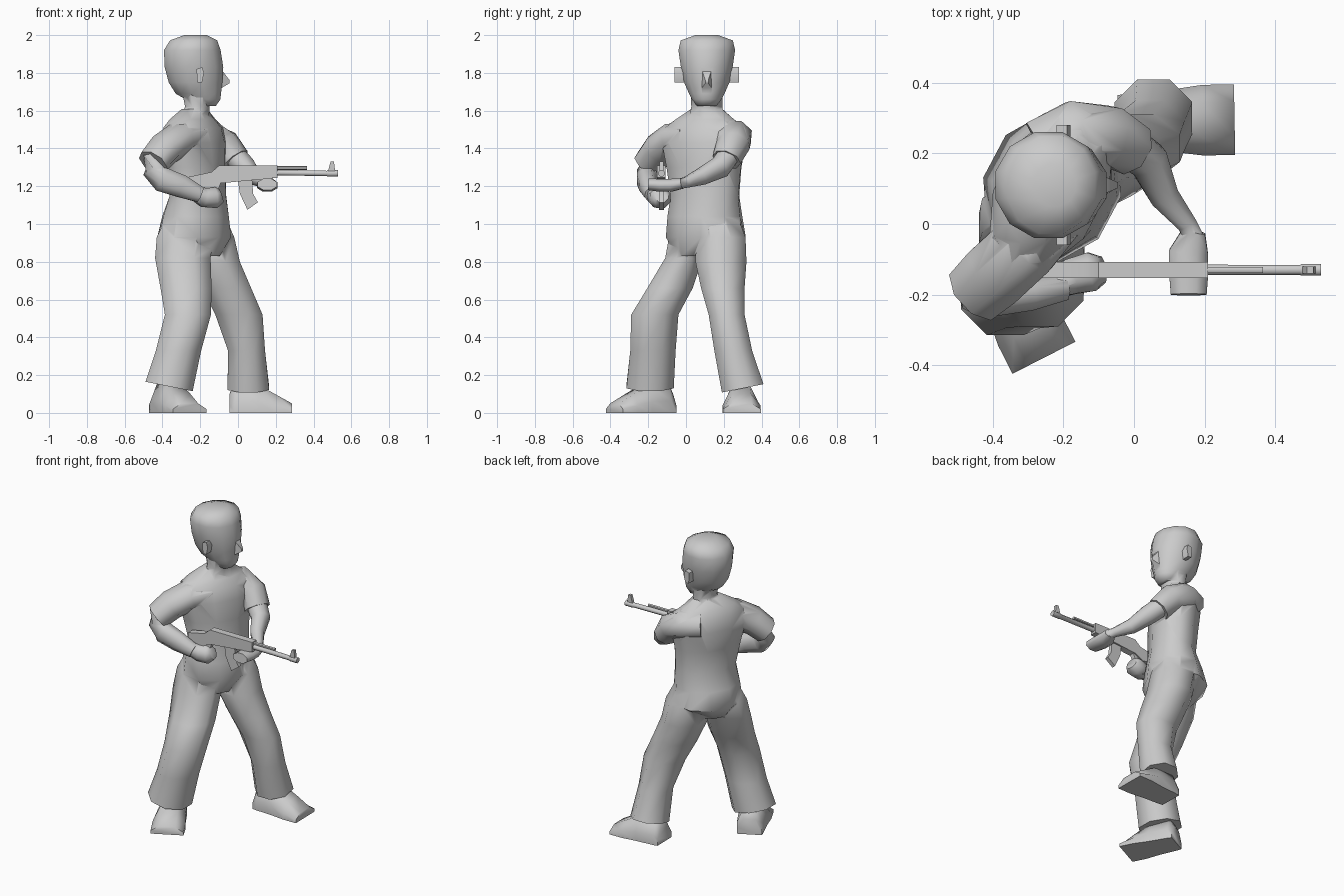
import bpy, bmesh, math
from mathutils import Vector

if "Cube" in bpy.data.objects:
    bpy.data.objects.remove(bpy.data.objects["Cube"])


def smooth(ob, angle):
    bpy.ops.object.select_all(action='DESELECT')
    ob.select_set(True)
    bpy.context.view_layer.objects.active = ob
    bpy.ops.object.shade_smooth_by_angle(angle=math.radians(angle))


def skin(name, rings, angle=60):
    """Closed surface through rings of points, capped at both ends."""
    bm = bmesh.new()
    loops = [[bm.verts.new(p) for p in r] for r in rings]
    n = len(loops[0])
    for a, b in zip(loops, loops[1:]):
        for i in range(n):
            j = (i + 1) % n
            bm.faces.new((a[i], a[j], b[j], b[i]))
    bm.faces.new(loops[0][::-1])
    bm.faces.new(loops[-1])
    bmesh.ops.recalc_face_normals(bm, faces=bm.faces)
    me = bpy.data.meshes.new(name)
    bm.to_mesh(me)
    bm.free()
    ob = bpy.data.objects.new(name, me)
    bpy.context.collection.objects.link(ob)
    smooth(ob, angle)
    return ob


def fuse(name, base, *others):
    """Union of overlapping parts, so no surfaces are left inside."""
    bpy.context.view_layer.objects.active = base
    for ob in others:
        mod = base.modifiers.new("union", 'BOOLEAN')
        mod.operation, mod.solver, mod.object = 'UNION', 'EXACT', ob
        bpy.ops.object.modifier_apply(modifier=mod.name)
        bpy.data.objects.remove(ob)
        bpy.context.view_layer.objects.active = base
    base.name = name
    smooth(base, 65)


def angles(n):
    return [2 * math.pi * (i + 0.5) / n for i in range(n)]


def stack(name, levels, n=8, yaw=0, hem=(0, 0)):
    """Horizontal rings (z, x, y, depth, half_width); hem tilts the first ring."""
    k = 1 / math.cos(math.pi / n)
    c, s = math.cos(math.radians(yaw)), math.sin(math.radians(yaw))
    rings = []
    for q, (z, x, y, d, w) in enumerate(levels):
        ring = []
        for a in angles(n):
            u, v = k * d * math.cos(a), k * w * math.sin(a)
            dx, dy = u * c - v * s, u * s + v * c
            dz = hem[0] * dx + hem[1] * dy if q == 0 else 0
            ring.append((x + dx, y + dy, z + dz))
        rings.append(ring)
    return skin(name, rings)


def limb(name, path, n=8):
    """Rings (x, y, z, side_radius, up_radius) set square to the path."""
    pts = [Vector(p[:3]) for p in path]
    rings = []
    for i, p in enumerate(path):
        t = (pts[min(i + 1, len(pts) - 1)] - pts[max(i - 1, 0)]).normalized()
        side = t.cross(Vector((0, 0, 1))).normalized()
        up = side.cross(t)
        rings.append([pts[i] + side * p[3] * math.cos(a) + up * p[4] * math.sin(a)
                      for a in angles(n)])
    return skin(name, rings)


def plate(name, profile, y, thick):
    """Side profile in x and z, extruded across y."""
    return skin(name, [[(x, y + s * thick / 2, z) for x, z in profile] for s in (-1, 1)], 30)


def shoe(name, heel, yaw):
    c, s = math.cos(math.radians(yaw)), math.sin(math.radians(yaw))
    rings = []
    for t, w, h in ((0, .075, .10), (.03, .08, .16), (.15, .088, .15), (.24, .1, .10), (.33, .1, .05)):
        sec = ((-w, 0), (w, 0), (w, .4 * h), (.5 * w, h), (-.5 * w, h), (-w, .4 * h))
        rings.append([(heel[0] + t * c - v * s, heel[1] + t * s + v * c, z) for v, z in sec])
    return skin(name, rings, 70)


# Torso with hips, shirt and neck
torso = stack("torso", [
    (.83, -.22, .065, .12, .11), (.93, -.232, .105, .185, .21), (1.04, -.225, .10, .165, .20),
    (1.15, -.212, .10, .135, .19), (1.30, -.225, .095, .14, .21), (1.43, -.235, .095, .145, .24),
    (1.51, -.235, .10, .125, .23), (1.555, -.24, .10, .10, .165), (1.61, -.23, .11, .06, .085)],
    n=10, yaw=-28)
neck = stack("neck", [(1.55, -.235, .105, .08, .09), (1.62, -.215, .11, .065, .082),
                      (1.72, -.22, .11, .08, .085)])

# Head, nose and ears
head = stack("head", [
    (1.625, -.155, .11, .038, .052), (1.66, -.185, .11, .092, .078), (1.69, -.21, .11, .12, .094),
    (1.75, -.225, .11, .142, .12), (1.83, -.233, .11, .155, .137), (1.92, -.242, .11, .15, .15),
    (1.972, -.235, .11, .125, .138), (2.0, -.225, .11, .06, .06)], n=12)
nose = skin("nose", [[(x, .11 - w, zt), (x, .11 + w, zt), (x, .11 + w, zb), (x, .11 - w, zb)]
                     for x, w, zt, zb in ((-.12, .04, 1.86, 1.70), (-.045, .008, 1.762, 1.745))])
for side, label in ((-1, "right_ear"), (1, "left_ear")):
    plate(label, [(-.215, 1.75), (-.19, 1.75), (-.18, 1.80), (-.19, 1.83), (-.22, 1.82)],
          .11 + side * .14, .06)

# Trouser legs, tapering into the hips
right_leg = stack("right_leg", [
    (.14, -.365, -.19, .125, .125), (.33, -.315, -.175, .12, .12), (.52, -.265, -.165, .122, .125),
    (.66, -.275, -.085, .135, .12), (.82, -.292, -.01, .147, .10), (.93, -.28, .025, .15, .115),
    (1.10, -.25, .06, .10, .09)], hem=(-.2, 0))
left_leg = stack("left_leg", [
    (.13, .055, .30, .11, .11), (.33, .045, .25, .098, .10), (.52, .005, .215, .125, .095),
    (.66, -.06, .195, .13, .115), (.80, -.12, .185, .13, .135), (.93, -.15, .185, .13, .13),
    (1.10, -.18, .15, .085, .10)], hem=(0, .2))

# Shoes
shoe("right_shoe", (-.405, -.085), -63)
shoe("left_shoe", (-.045, .29), 1)

# Sleeves, running out of the shoulders
right_sleeve = limb("right_sleeve", [
    (-.24, .03, 1.47, .11, .075), (-.31, -.065, 1.45, .105, .09),
    (-.39, -.14, 1.395, .105, .088), (-.45, -.195, 1.325, .095, .08)])
left_sleeve = limb("left_sleeve", [
    (-.25, .19, 1.465, .12, .085), (-.155, .245, 1.46, .115, .095),
    (-.07, .25, 1.42, .09, .085), (-.01, .215, 1.34, .08, .075)])
fuse("body", torso, neck, head, nose, right_leg, left_leg, right_sleeve, left_sleeve)

# Bare arms, with the hands at the ends
right_arm = limb("right_arm", [
    (-.44, -.185, 1.36, .065, .06), (-.44, -.20, 1.28, .06, .065),
    (-.40, -.205, 1.235, .06, .072), (-.30, -.20, 1.20, .05, .065),
    (-.20, -.18, 1.155, .04, .045)])
right_hand = limb("right_hand", [
    (-.23, -.18, 1.165, .035, .04), (-.18, -.15, 1.14, .055, .055),
    (-.12, -.135, 1.14, .06, .06), (-.09, -.13, 1.15, .04, .04)])
left_arm = limb("left_arm", [
    (-.03, .23, 1.37, .065, .06), (.04, .18, 1.30, .06, .06),
    (.085, .08, 1.25, .045, .047), (.15, 0, 1.22, .03, .03), (.175, -.05, 1.21, .03, .028)])
left_hand = limb("left_hand", [
    (.17, -.02, 1.215, .035, .03), (.155, -.08, 1.205, .06, .037),
    (.155, -.14, 1.205, .06, .037), (.155, -.20, 1.21, .055, .033)])
fuse("right_forearm", right_arm, right_hand)
fuse("left_forearm", left_arm, left_hand)

# Rifle: stock with receiver, magazine, grip, barrel, gas tube and front sight
GUN = -.13
plate("stock_and_receiver", [(-.26, 1.20), (-.16, 1.185), (-.10, 1.215), (.21, 1.245), (.21, 1.31),
                             (-.10, 1.31), (-.14, 1.275), (-.26, 1.25)], GUN, .045)
plate("magazine", [(0, 1.23), (.01, 1.16), (.05, 1.075), (.105, 1.115), (.08, 1.16), (.075, 1.235)],
      GUN, .025)
plate("pistol_grip", [(-.09, 1.22), (-.14, 1.09), (-.18, 1.10), (-.14, 1.22)], GUN, .03)
limb("barrel", [(.19, GUN, 1.272, .016, .016), (.47, GUN, 1.268, .015, .015),
                (.475, GUN, 1.268, .018, .018), (.53, GUN, 1.268, .018, .018)])
limb("gas_tube", [(.19, GUN, 1.297, .01, .01), (.365, GUN, 1.297, .01, .01)], n=6)
plate("front_sight", [(.475, 1.275), (.515, 1.275), (.508, 1.33), (.49, 1.33)], GUN, .02)
